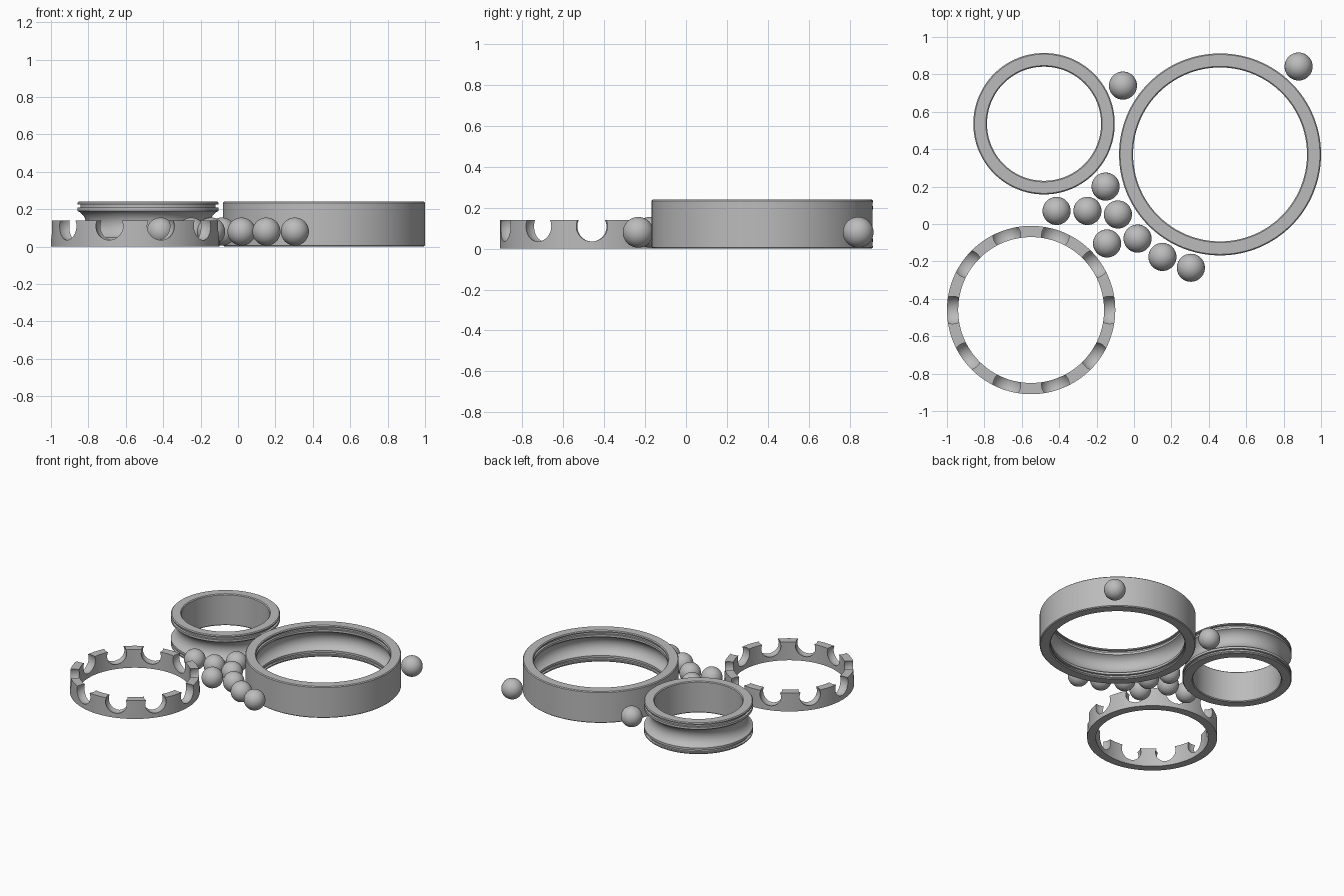
import bpy
import bmesh
from math import sin, cos, pi, radians, asin
from mathutils import Vector, Matrix

if "Cube" in bpy.data.objects:
    bpy.data.objects.remove(bpy.data.objects["Cube"])

HEIGHT = 0.24
BALL_R = 0.075

# One grey steel for everything
steel = bpy.data.materials.new("grey_steel")
steel.use_nodes = True
GREY = (0.5, 0.5, 0.5, 1)
steel.diffuse_color = GREY
steel.node_tree.nodes["Principled BSDF"].inputs["Base Color"].default_value = GREY


def make_object(name, bm, location):
    mesh = bpy.data.meshes.new(name)
    bm.to_mesh(mesh)
    bm.free()
    mesh.materials.append(steel)
    obj = bpy.data.objects.new(name, mesh)
    bpy.context.collection.objects.link(obj)
    obj.location = location
    return obj


def smooth(obj):
    bpy.ops.object.select_all(action="DESELECT")
    obj.select_set(True)
    bpy.context.view_layer.objects.active = obj
    bpy.ops.object.shade_smooth_by_angle(angle=radians(30))


def lathe(name, profile, location, steps=128):
    """Spin a closed (radius, height) profile around z."""
    bm = bmesh.new()
    rings = []
    for i in range(steps):
        a = 2 * pi * i / steps
        rings.append([bm.verts.new((r * cos(a), r * sin(a), z)) for r, z in profile])
    n = len(profile)
    for i in range(steps):
        here, there = rings[i], rings[(i + 1) % steps]
        for j in range(n):
            k = (j + 1) % n
            bm.faces.new((here[j], there[j], there[k], here[k]))
    bmesh.ops.recalc_face_normals(bm, faces=bm.faces)
    return make_object(name, bm, location)


def race_profile(shoulder, plain, side):
    """Ring section: grooved shoulder on one side, plain wall on the other.
    side is +1 when the groove faces outward and -1 when it faces inward."""
    c = 0.006
    mid = HEIGHT / 2
    notch = shoulder - side * 0.016
    lower = [(shoulder - side * c, 0), (shoulder, c),
             (shoulder, 0.014), (notch, 0.014), (notch, 0.032), (shoulder, 0.032)]
    # Ball groove arc
    arc_r, offset = 0.077, 0.03
    half = pi / 2 - asin(offset / arc_r)
    centre = shoulder + side * offset
    arc = []
    for i in range(17):
        t = -half + 2 * half * i / 16
        arc.append((centre - side * arc_r * cos(t), mid + arc_r * sin(t)))
    upper = [(r, HEIGHT - z) for r, z in reversed(lower)]
    wall = [(plain + side * c, HEIGHT), (plain, HEIGHT - c),
            (plain, c), (plain + side * c, 0)]
    return lower + arc + upper + wall


# Outer and inner races
smooth(lathe("outer_race", race_profile(0.465, 0.54, -1), (0.46, 0.372, 0)))
smooth(lathe("inner_race", race_profile(0.378, 0.305, 1), (-0.481, 0.536, 0)))

# Ball cage with ten spherical pockets open at the top
cage_at = Vector((-0.55, -0.46, 0))
cage = lathe("ball_cage", [(0.39, 0), (0.45, 0), (0.45, 0.14), (0.39, 0.14)], cage_at)
bm = bmesh.new()
for i in range(10):
    a = 2 * pi * i / 10
    spot = Matrix.Translation((0.42 * cos(a), 0.42 * sin(a), 0.109))
    bmesh.ops.create_uvsphere(bm, u_segments=40, v_segments=24, radius=0.08, matrix=spot)
cutter = make_object("pocket_cutter", bm, cage_at)
cutter.hide_render = True
pockets = cage.modifiers.new("pockets", "BOOLEAN")
pockets.operation = "DIFFERENCE"
pockets.solver = "EXACT"
pockets.object = cutter
bpy.context.view_layer.objects.active = cage
bpy.ops.object.modifier_apply(modifier="pockets")
bpy.data.objects.remove(cutter)
smooth(cage)

# Loose balls
spots = [(-0.059, 0.74), (0.88, 0.842), (-0.152, 0.2), (-0.414, 0.07), (-0.249, 0.07),
         (-0.086, 0.051), (-0.144, -0.104), (0.019, -0.078), (0.152, -0.176), (0.304, -0.234)]
for number, (x, y) in enumerate(spots, 1):
    bm = bmesh.new()
    bmesh.ops.create_uvsphere(bm, u_segments=40, v_segments=24, radius=BALL_R)
    smooth(make_object(f"ball_{number}", bm, (x, y, 0.08)))
